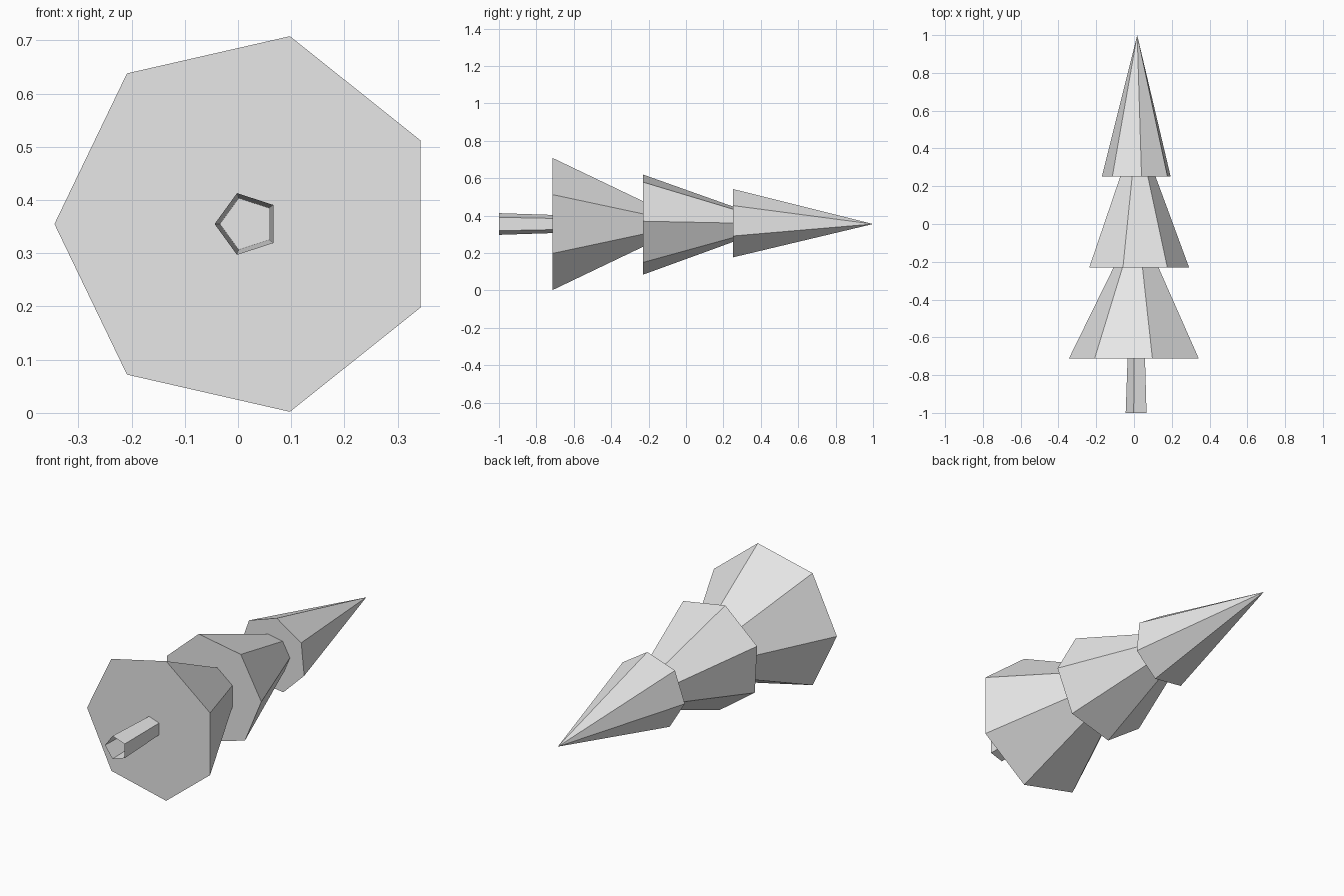
import bpy
import bmesh
from math import cos, sin, pi, radians

cube = bpy.data.objects.get("Cube")
if cube:
    bpy.data.objects.remove(cube, do_unlink=True)

AXIS_X, AXIS_Z = 0.017, 0.355   # the tree lies along y on this axis

grey = bpy.data.materials.new("light_grey")
grey.use_nodes = True
grey.diffuse_color = (0.8, 0.8, 0.8, 1)
grey.node_tree.nodes["Principled BSDF"].inputs["Base Color"].default_value = (0.8, 0.8, 0.8, 1)


def ring(bm, sides, radius, y, turn):
    """Ring of vertices around the tree axis, turned by an angle in degrees."""
    angles = [radians(turn) + 2 * pi * i / sides for i in range(sides)]
    return [bm.verts.new((AXIS_X + radius * cos(a), y, AXIS_Z + radius * sin(a))) for a in angles]


def tapered(name, sides, turn, y0, r0, y1, r1, capped=True):
    """Flat-sided frustum, or a pointed cone when r1 is zero."""
    bm = bmesh.new()
    base = ring(bm, sides, r0, y0, turn)
    if r1:
        top = ring(bm, sides, r1, y1, turn)
    else:
        top = [bm.verts.new((AXIS_X, y1, AXIS_Z))] * sides
    for i in range(sides):
        j = (i + 1) % sides
        corners = [base[i], base[j], top[j]]
        if r1:
            corners.append(top[i])
        bm.faces.new(corners)
    if capped:
        bm.faces.new(base[::-1])
        if r1:
            bm.faces.new(top)
        bmesh.ops.recalc_face_normals(bm, faces=bm.faces)
    else:
        for f in bm.faces:
            # outward for an open tube
            f.normal_update()
            c = f.calc_center_median()
            if f.normal.x * (c.x - AXIS_X) + f.normal.z * (c.z - AXIS_Z) < 0:
                f.normal_flip()
    mesh = bpy.data.meshes.new(name)
    bm.to_mesh(mesh)
    bm.free()
    mesh.materials.append(grey)
    bpy.context.collection.objects.link(bpy.data.objects.new(name, mesh))


# Hollow trunk, open at the foot
tapered("trunk", 5, 180, -1, 0.061, -0.713, 0.051, capped=False)

# Three foliage tiers, each turned differently
tapered("lower_foliage", 7, 180, -0.713, 0.362, -0.23, 0.125)
tapered("middle_foliage", 7, 3.1, -0.23, 0.275, 0.252, 0.097)
tapered("top_foliage", 7, 83, 0.252, 0.188, 1, 0)
